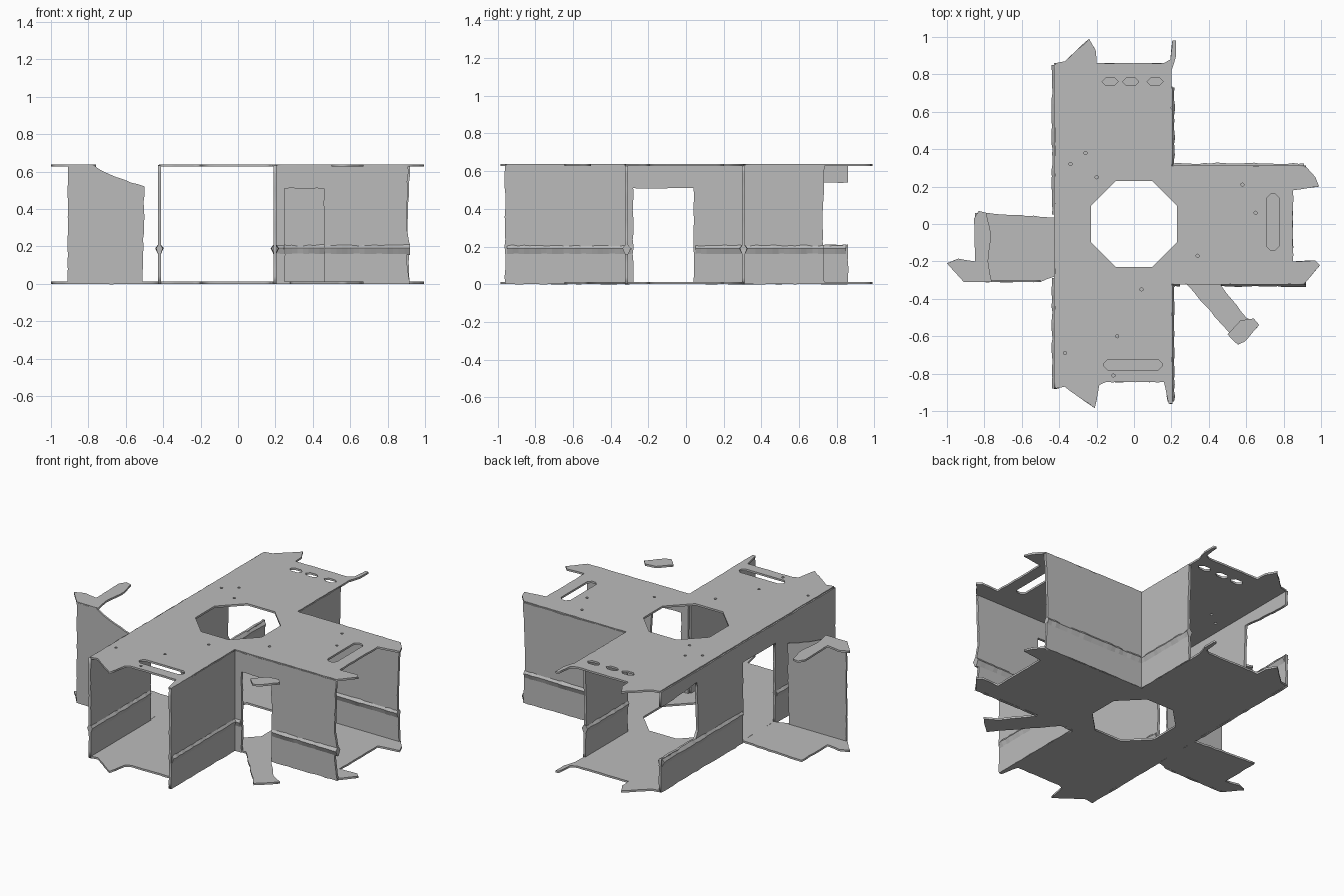
import bpy, bmesh, math, random
from mathutils import Matrix, Vector

random.seed(4)
if "Cube" in bpy.data.objects:
    bpy.data.objects.remove(bpy.data.objects["Cube"], do_unlink=True)

grey = bpy.data.materials.new("plain grey")
grey.use_nodes = True
colour = (0.5, 0.5, 0.5, 1)
grey.diffuse_color = colour
grey.node_tree.nodes["Principled BSDF"].inputs["Base Color"].default_value = colour

TOP, THICK, RIDGE = 0.632, 0.012, 0.19


def torn(points, amount, step=0.04):
    """Split the edges of an outline and roughen them a little."""
    result = []
    for i, p in enumerate(points):
        a, b = Vector(p), Vector(points[(i + 1) % len(points)])
        n = max(1, round((b - a).length / step))
        result.append(a)
        for k in range(1, n):
            wobble = Vector((random.uniform(-1, 1), random.uniform(-1, 1))) * amount
            result.append(a.lerp(b, k / n) + wobble)
    return result


def finish(name, bm):
    bmesh.ops.remove_doubles(bm, verts=bm.verts, dist=0.0001)
    bmesh.ops.recalc_face_normals(bm, faces=bm.faces)
    mesh = bpy.data.meshes.new(name)
    bm.to_mesh(mesh)
    bm.free()
    mesh.materials.append(grey)
    obj = bpy.data.objects.new(name, mesh)
    bpy.context.collection.objects.link(obj)
    return obj


def plate(name, outline, holes=(), matrix=Matrix(), rough=0.003, thick=THICK):
    """A flat sheet with holes, centred on its own plane."""
    curve = bpy.data.curves.new(name, 'CURVE')
    curve.dimensions, curve.fill_mode, curve.extrude = '2D', 'BOTH', thick / 2
    for loop in [torn(outline, rough)] + list(holes):
        spline = curve.splines.new('POLY')
        spline.points.add(len(loop) - 1)
        for point, co in zip(spline.points, loop):
            point.co = (co[0], co[1], 0, 1)
        spline.use_cyclic_u = True
    helper = bpy.data.objects.new(name + " helper", curve)
    bpy.context.collection.objects.link(helper)
    graph = bpy.context.evaluated_depsgraph_get()
    mesh = bpy.data.meshes.new_from_object(helper.evaluated_get(graph))
    bm = bmesh.new()
    bm.from_mesh(mesh)
    bm.transform(matrix)
    bpy.data.objects.remove(helper, do_unlink=True)
    bpy.data.meshes.remove(mesh)
    bpy.data.curves.remove(curve)
    return finish(name, bm)


def level(z):
    return Matrix.Translation((0, 0, z))


def across_x(x):
    """Maps (y, z) outlines to a wall at constant x."""
    return Matrix(((0, 0, 1, x), (1, 0, 0, 0), (0, 1, 0, 0), (0, 0, 0, 1)))


def across_y(y):
    """Maps (x, z) outlines to a wall at constant y."""
    return Matrix(((1, 0, 0, 0), (0, 0, -1, y), (0, 1, 0, 0), (0, 0, 0, 1)))


def ridge(name, start, end, matrix):
    """A rough swelling along the seam of a wall."""
    bm = bmesh.new()
    count = max(2, round((end - start) / 0.03))
    rings = []
    for i in range(count + 1):
        u = start + (end - start) * i / count
        size = random.uniform(0.8, 1.2)
        profile = ((-0.035, 0.006), (0, 0.019 * size), (0.018 * size, 0.006))
        points = list(profile) + [(v, -w) for v, w in reversed(profile)]
        rings.append([bm.verts.new((u, RIDGE + v, w)) for v, w in points])
    for a, b in zip(rings, rings[1:]):
        for k in range(6):
            bm.faces.new((a[k], a[(k + 1) % 6], b[(k + 1) % 6], b[k]))
    bm.faces.new(rings[0])
    bm.faces.new(rings[-1])
    bm.transform(matrix)
    finish(name, bm)


def ring(x, y, radius, sides):
    turns = [math.tau * (k + 0.5) / sides for k in range(sides)]
    return [(x + radius * math.cos(t), y + radius * math.sin(t)) for t in turns]


def slot(x0, x1, y0, y1):
    c = 0.02
    return [(x0, y0 + c), (x0 + c, y0), (x1 - c, y0), (x1, y0 + c),
            (x1, y1 - c), (x1 - c, y1), (x0 + c, y1), (x0, y1 - c)]


# Cross-shaped deck, torn at its three open ends
front_end = [(-0.42, -0.88), (-0.37, -0.87), (-0.21, -0.985), (-0.185, -0.86), (-0.15, -0.845),
             (0.16, -0.845), (0.185, -0.96), (0.205, -0.96)]
right_end = [(0.2, -0.32), (0.91, -0.32), (0.995, -0.22), (0.97, -0.195), (0.85, -0.2),
             (0.85, 0.18), (0.99, 0.2), (0.97, 0.25), (0.92, 0.305), (0.2, 0.31)]
back_end = [(0.2, 0.82), (0.225, 0.9), (0.225, 0.98), (0.205, 0.98), (0.195, 0.88),
            (0.16, 0.86), (-0.2, 0.86), (-0.205, 0.93), (-0.24, 0.99), (-0.37, 0.87), (-0.42, 0.86)]
deck = front_end + right_end + back_end
well = ring(0, 0, 0.25, 8)

# Roof with its slots and pits
slots = [slot(-0.16, 0.15, -0.78, -0.725), slot(0.71, 0.775, -0.14, 0.16)]
slots += [slot(x, x + 0.085, 0.74, 0.782) for x in (-0.17, -0.06, 0.07)]
pits = [(-0.34, 0.32), (-0.26, 0.38), (-0.2, 0.25), (0.58, 0.21), (0.65, 0.06), (0.34, -0.17),
        (0.04, -0.35), (-0.09, -0.6), (-0.37, -0.69), (-0.11, -0.81)]
plate("roof", deck, [well] + slots + [ring(x, y, 0.009, 6) for x, y in pits], level(TOP), 0.002)
plate("floor", deck, [well], level(0.006), 0.002)

# Left arm: floor, wall and the remaining strip of roof
left_tip = [(-0.91, -0.31), (-1.0, -0.21), (-0.94, -0.185), (-0.85, -0.2)]
plate("left_floor", [(-0.42, -0.28), (-0.5, -0.31)] + left_tip + [(-0.85, 0.06), (-0.42, 0.035)],
      matrix=level(0.006))
plate("left_roof_strip", [(-0.76, -0.31)] + left_tip +
      [(-0.855, 0.03), (-0.83, 0.07), (-0.79, 0.06), (-0.765, -0.06), (-0.78, -0.2)],
      matrix=level(TOP))
plate("left_arm_wall", [(-0.91, 0), (-0.51, 0), (-0.5, 0.52), (-0.57, 0.54), (-0.73, 0.605),
                        (-0.77, TOP), (-0.91, TOP)], matrix=across_y(-0.305))

# Long corridor walls
plate("corridor_left_wall",
      [(-0.88, 0), (-0.28, 0), (-0.28, 0.51), (0.04, 0.51), (0.04, 0), (0.86, 0), (0.86, 0.21),
       (0.75, 0.21), (0.52, 0.2), (0.49, 0.25), (0.5, 0.56), (0.74, 0.54), (0.86, 0.54),
       (0.86, TOP), (-0.88, TOP)], matrix=across_x(-0.42), thick=0.016)
plate("corridor_front_right_wall", [(-0.96, 0), (-0.32, 0), (-0.32, TOP), (-0.96, TOP)],
      matrix=across_x(0.197), thick=0.016)
plate("corridor_back_right_wall", [(0.31, 0), (0.735, 0), (0.725, 0.3), (0.735, TOP), (0.31, TOP)],
      matrix=across_x(0.197), thick=0.016)

# Right arm walls, the front one with a doorway
plate("right_arm_front_wall",
      [(0.2, 0), (0.25, 0), (0.25, 0.51), (0.46, 0.51), (0.46, 0), (0.92, 0), (0.9, 0.15),
       (0.92, 0.2), (0.9, 0.3), (0.91, TOP), (0.2, TOP)], matrix=across_y(-0.315), thick=0.016)
plate("right_arm_back_wall", [(0.2, 0), (0.92, 0), (0.905, 0.3), (0.92, TOP), (0.2, TOP)],
      matrix=across_y(0.305), thick=0.016)

# Seam ridges
for name, start, end, matrix in (
        ("left_front_ridge", -0.88, -0.29, across_x(-0.42)),
        ("left_back_ridge", 0.05, 0.85, across_x(-0.42)),
        ("front_right_ridge", -0.95, -0.32, across_x(0.197)),
        ("back_right_ridge", 0.31, 0.73, across_x(0.197)),
        ("arm_front_inner_ridge", 0.2, 0.245, across_y(-0.315)),
        ("arm_front_ridge", 0.465, 0.92, across_y(-0.315)),
        ("arm_back_ridge", 0.2, 0.91, across_y(0.305))):
    ridge(name, start, end, matrix)

# Tongue outside the doorway and the loose scrap above its end
plate("door_tongue", [(0.27, -0.31), (0.51, -0.58), (0.56, -0.645), (0.67, -0.54), (0.6, -0.5),
                      (0.45, -0.31)], matrix=level(0.006))
plate("loose_roof_scrap", [(0.5, -0.59), (0.555, -0.645), (0.59, -0.63), (0.67, -0.54),
                           (0.64, -0.505), (0.57, -0.515)], matrix=level(TOP))
